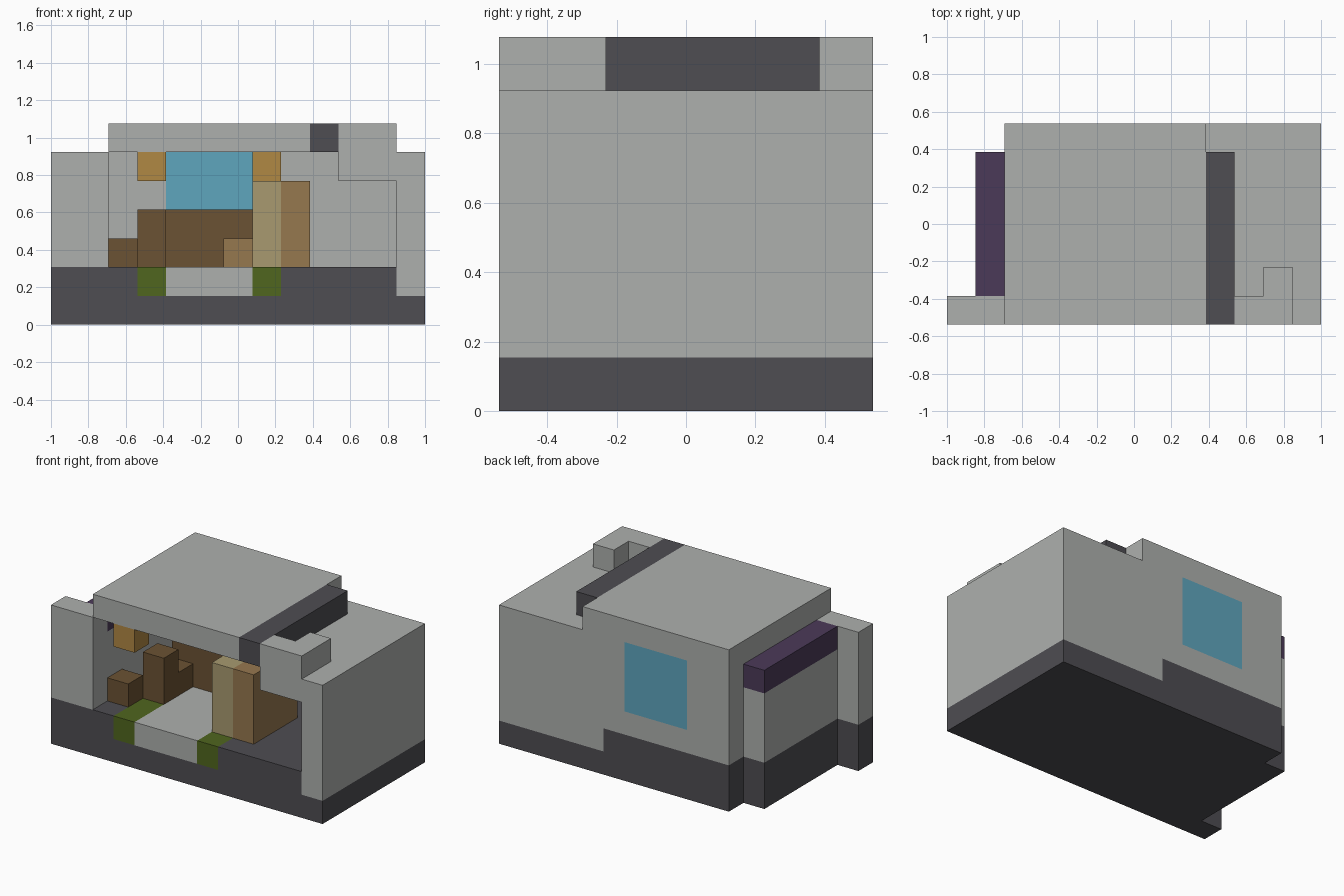
import bpy, bmesh
from mathutils import Vector

cube = bpy.data.objects.get("Cube")
if cube:
    bpy.data.objects.remove(cube, do_unlink=True)

U = 2 / 13                      # edge of one building block
SIZE = Vector((13, 7, 0))       # footprint in blocks


def linear(c):
    c /= 255
    return c / 12.92 if c <= 0.04045 else ((c + 0.055) / 1.055) ** 2.4


def material(name, *rgb):
    m = bpy.data.materials.new(name)
    m.use_nodes = True
    colour = [linear(c) for c in rgb] + [1]
    m.diffuse_color = colour
    m.node_tree.nodes["Principled BSDF"].inputs["Base Color"].default_value = colour
    return m


grey = material("light_grey", 174, 176, 174)
dark = material("charcoal", 78, 77, 82)
blue = material("window_blue", 95, 166, 190)
brown = material("wood_brown", 107, 82, 51)
tan = material("wood_tan", 150, 120, 79)
orange = material("lamp_orange", 176, 136, 68)
beige = material("pale_beige", 168, 154, 112)
green = material("grass_green", 80, 102, 30)
purple = material("awning_purple", 75, 58, 88)

cells, parts = {}, {}


def part(name, mat, *boxes):
    """Fill block ranges (x0, x1, y0, y1, z0, z1); later parts replace earlier ones."""
    parts[name] = mat
    for x0, x1, y0, y1, z0, z1 in boxes:
        for x in range(x0, x1):
            for y in range(y0, y1):
                for z in range(z0, z1):
                    cells[x, y, z] = name


# Base and floor
part("base", dark, (2, 13, 0, 7, 0, 2), (1, 2, 0, 6, 0, 2), (0, 1, 0, 1, 0, 2))
part("path", grey, (4, 7, 0, 4, 1, 2))
part("left_grass", green, (3, 4, 0, 2, 1, 2))
part("right_grass", green, (7, 8, 0, 1, 1, 2))

# Walls
part("side_wall", grey, (12, 13, 0, 7, 1, 6))
part("back_wall", grey, (2, 13, 6, 7, 2, 6), (8, 13, 6, 7, 1, 2))
part("end_wall", grey, (1, 2, 0, 6, 2, 6), (0, 1, 0, 1, 2, 6))
part("awning", purple, (1, 2, 1, 6, 5, 6))
part("window", blue, (4, 7, 6, 7, 3, 6))

# Roof
part("main_roof", grey, (2, 9, 0, 7, 6, 7))
part("low_roof", grey, (10, 13, 0, 7, 5, 6))
part("roof_strip", dark, (9, 10, 0, 6, 6, 7))
part("roof_parapet", grey, (10, 12, 0, 1, 6, 7), (11, 12, 1, 2, 6, 7))

# Furniture
part("stool", brown, (2, 3, 1, 2, 2, 3))
part("bench", brown, (3, 4, 2, 3, 2, 4), (3, 4, 3, 4, 2, 3))
part("counter", brown, (3, 7, 4, 5, 2, 4))
part("chest", tan, (6, 7, 3, 4, 2, 3))
part("door_post", beige, (7, 8, 1, 2, 2, 5))
part("partition", tan, (8, 9, 1, 4, 2, 5))
part("front_lamp", orange, (3, 4, 0, 1, 5, 6))
part("inner_lamp", orange, (7, 8, 3, 4, 5, 6))

# Skin each part with its exposed block faces, merged into large flat faces
for name, mat in parts.items():
    bm = bmesh.new()
    for cell in [c for c, owner in cells.items() if owner == name]:
        for axis in range(3):
            for side in (0, 1):
                n = list(cell)
                n[axis] += 2 * side - 1
                if tuple(n) in cells:
                    continue
                loop = []
                for a, b in ((0, 0), (1, 0), (1, 1), (0, 1)):
                    p = Vector(cell)
                    p[axis] += side
                    p[(axis + 1) % 3] += a
                    p[(axis + 2) % 3] += b
                    loop.append(bm.verts.new((p - SIZE / 2) * U))
                bm.faces.new(loop if side else loop[::-1])
    bmesh.ops.remove_doubles(bm, verts=bm.verts, dist=0.001)
    bmesh.ops.dissolve_limit(bm, angle_limit=0.01, verts=bm.verts, edges=bm.edges)
    mesh = bpy.data.meshes.new(name)
    bm.to_mesh(mesh)
    bm.free()
    mesh.materials.append(mat)
    bpy.context.collection.objects.link(bpy.data.objects.new(name, mesh))
